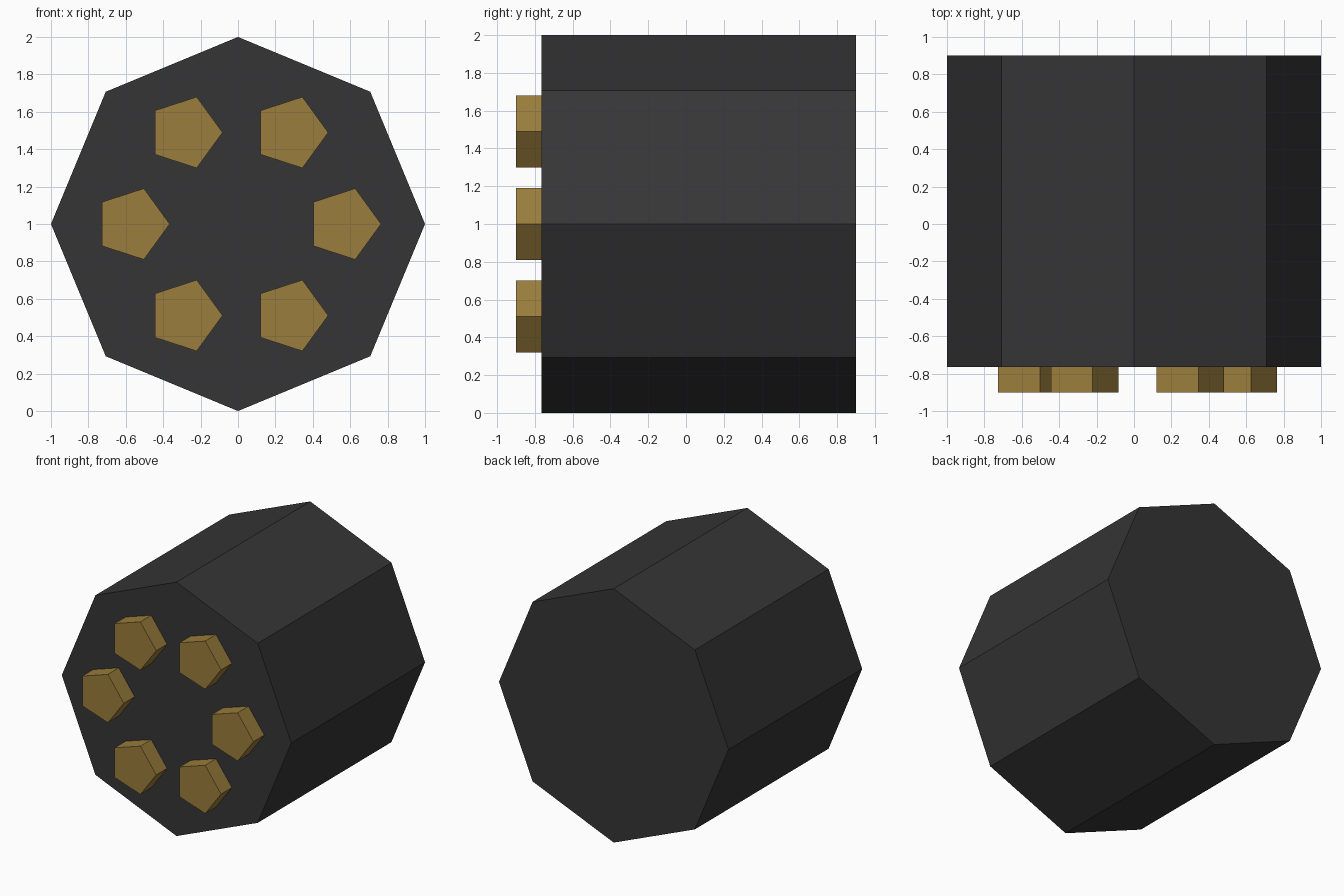
import bpy, bmesh
from math import sin, cos, tau

cube = bpy.data.objects.get("Cube")
if cube:
    bpy.data.objects.remove(cube, do_unlink=True)


def material(name, rgb):
    mat = bpy.data.materials.new(name)
    mat.use_nodes = True
    colour = (*rgb, 1.0)
    mat.diffuse_color = colour
    mat.node_tree.nodes["Principled BSDF"].inputs["Base Color"].default_value = colour
    return mat


def prism(name, sides, radius, x, z, front, back, mat):
    """Flat-sided prism along y, with one corner pointing to +x."""
    bm = bmesh.new()
    ring = [bm.verts.new((x + radius * cos(tau * i / sides), front,
                          z + radius * sin(tau * i / sides))) for i in range(sides)]
    cap = bm.faces.new(ring)
    result = bmesh.ops.extrude_face_region(bm, geom=[cap], use_keep_orig=True)
    moved = [g for g in result["geom"] if isinstance(g, bmesh.types.BMVert)]
    bmesh.ops.translate(bm, verts=moved, vec=(0, back - front, 0))
    bmesh.ops.recalc_face_normals(bm, faces=bm.faces)
    mesh = bpy.data.meshes.new(name)
    bm.to_mesh(mesh)
    bm.free()
    mesh.materials.append(mat)
    obj = bpy.data.objects.new(name, mesh)
    bpy.context.scene.collection.objects.link(obj)
    return obj


black = material("dark grey", (0.036, 0.036, 0.036))
brass = material("brass", (0.323, 0.205, 0.045))

# Octagonal body
FACE_Y = -0.765
prism("body", 8, 1.0, 0, 1.0, FACE_Y, 0.9, black)

# Ring of six five-sided pegs on the front face
for i in range(6):
    angle = tau * i / 6
    prism(f"peg_{i + 1}", 5, 0.2, 0.565 * cos(angle), 1.0 + 0.565 * sin(angle),
          -0.9, FACE_Y + 0.01, brass)
